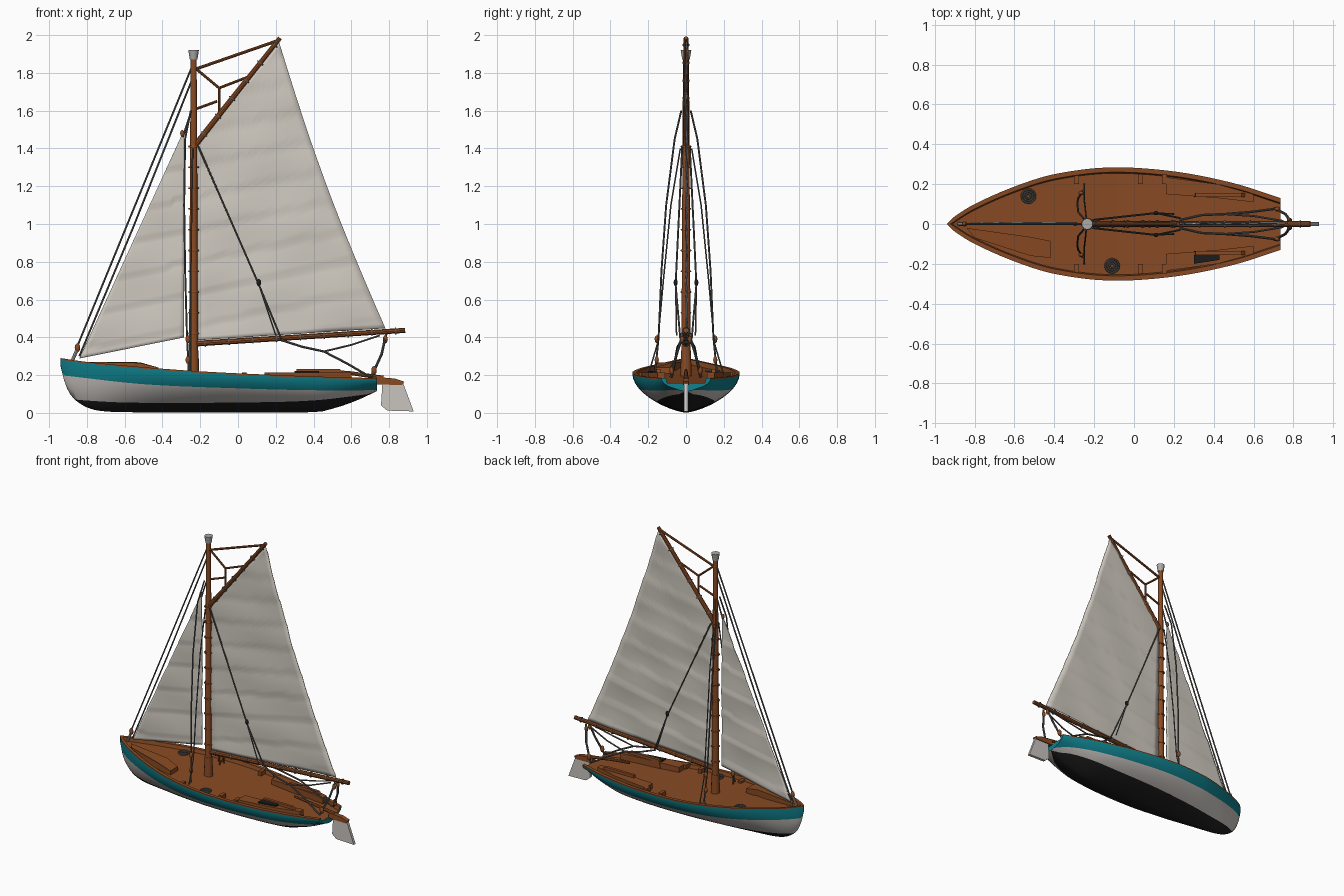
import bpy, bmesh, math
from mathutils import Vector

if "Cube" in bpy.data.objects:
    bpy.data.objects.remove(bpy.data.objects["Cube"])


def material(name, colour):
    m = bpy.data.materials.new(name)
    m.use_nodes = True
    m.diffuse_color = (*colour, 1)
    shader = m.node_tree.nodes["Principled BSDF"]
    shader.inputs["Base Color"].default_value = (*colour, 1)
    shader.inputs["Roughness"].default_value = 0.8
    return m


WOOD = material("varnished_wood", (0.25, 0.07, 0.017))
TEAL = material("teal_paint", (0.005, 0.22, 0.27))
WHITE = material("off_white_paint", (0.58, 0.55, 0.52))
BLACK = material("black_bottom_paint", (0.012, 0.012, 0.012))
SAIL = material("sail_canvas", (0.62, 0.58, 0.52))
ROPE = material("grey_rope", (0.11, 0.105, 0.1))
METAL = material("pale_metal", (0.42, 0.41, 0.39))


def smooth(obj, angle=35):
    bpy.ops.object.select_all(action='DESELECT')
    obj.select_set(True)
    bpy.context.view_layer.objects.active = obj
    if obj.type == 'CURVE':
        bpy.ops.object.convert(target='MESH')
        obj = bpy.context.object
    bpy.ops.object.shade_smooth_by_angle(angle=math.radians(angle))
    return obj


def from_bmesh(name, bm, mats):
    mesh = bpy.data.meshes.new(name)
    bm.to_mesh(mesh)
    bm.free()
    for m in mats:
        mesh.materials.append(m)
    obj = bpy.data.objects.new(name, mesh)
    bpy.context.collection.objects.link(obj)
    return obj


def tube(name, points, radius, mat, end_radius=None, sides=2):
    """Round bar or rope through points, optionally tapered."""
    cu = bpy.data.curves.new(name, 'CURVE')
    cu.dimensions = '3D'
    cu.bevel_depth = radius
    cu.bevel_resolution = sides
    cu.use_fill_caps = True
    sp = cu.splines.new('POLY')
    sp.points.add(len(points) - 1)
    for i, p in enumerate(points):
        sp.points[i].co = (*p, 1)
        if end_radius:
            sp.points[i].radius = 1 + (end_radius / radius - 1) * i / (len(points) - 1)
    cu.materials.append(mat)
    obj = bpy.data.objects.new(name, cu)
    bpy.context.collection.objects.link(obj)
    return smooth(obj)


def prism(name, points, offset, mat):
    """Outline swept along an offset vector."""
    bm = bmesh.new()
    face = bm.faces.new([bm.verts.new(p) for p in points])
    new = bmesh.ops.extrude_face_region(bm, geom=[face])["geom"]
    bmesh.ops.translate(bm, vec=offset, verts=[v for v in new if isinstance(v, bmesh.types.BMVert)])
    bmesh.ops.recalc_face_normals(bm, faces=bm.faces)
    return from_bmesh(name, bm, [mat])


def ring(name, centre, axis, major, minor, mat):
    bpy.ops.mesh.primitive_torus_add(location=centre, major_radius=major, minor_radius=minor,
                                     major_segments=16, minor_segments=6)
    o = bpy.context.object
    o.name = name
    o.rotation_euler = Vector(axis).to_track_quat('Z', 'Y').to_euler()
    o.data.materials.append(mat)
    smooth(o, 60)


def block(name, centre, radius, mat):
    bpy.ops.mesh.primitive_uv_sphere_add(segments=10, ring_count=6, radius=radius, location=centre)
    o = bpy.context.object
    o.name = name
    o.scale = (0.85, 0.7, 1.3)
    o.data.materials.append(mat)
    smooth(o, 60)


def curve_at(pts, x):
    """Smooth interpolation through (x, value) pairs."""
    n = len(pts)
    i = max(k for k in range(n - 1) if k == 0 or pts[k][0] <= x)

    def slope(k):
        a, b = pts[max(k - 1, 0)], pts[min(k + 1, n - 1)]
        return (b[1] - a[1]) / (b[0] - a[0])
    (x0, y0), (x1, y1) = pts[i], pts[i + 1]
    h = x1 - x0
    t = (x - x0) / h
    return (y0 * (1 + 2 * t) * (1 - t) ** 2 + y1 * t * t * (3 - 2 * t)
            + h * slope(i) * t * (1 - t) ** 2 + h * slope(i + 1) * t * t * (t - 1))


# Hull lines along the length
BEAM = [(-.94, 0), (-.9, .038), (-.8, .1), (-.6, .188), (-.4, .25), (-.12, .284), (.2, .264), (.5, .205), (.735, .13)]
SHEER = [(-.94, .282), (-.8, .262), (-.5, .234), (-.2, .212), (.1, .197), (.4, .185), (.735, .176)]
KEEL = [(-.94, .25), (-.92, .17), (-.89, .1), (-.83, .045), (-.75, .014), (-.6, .004), (-.1, .003),
        (.42, .005), (.52, .028), (.62, .062), (.735, .115)]
TEAL_EDGE = [(-.94, .2), (-.5, .152), (0, .13), (.4, .12), (.735, .12)]
WATERLINE = [(-.94, .075), (-.6, .055), (0, .055), (.4, .066), (.735, .105)]


def station(x):
    """Half section from the deck centre, over the gunwale, down to the keel."""
    w, zs, zk = max(0, curve_at(BEAM, x)), curve_at(SHEER, x), curve_at(KEEL, x)
    top, low = max(curve_at(TEAL_EDGE, x), zk), max(curve_at(WATERLINE, x), zk)
    pts = [(0, zs - .018), (max(w - .03, 0), zs - .018), (max(w - .024, 0), zs + .008), (w, zs + .008)]
    levels = [zs + (top - zs) * i / 3 for i in range(4)]
    levels += [top + (low - top) * i / 3 for i in range(1, 4)]
    levels += [low + (zk - low) * (1 - (1 - i / 6) ** 2) for i in range(1, 7)]
    for z in levels:
        u = min(1, (zs - z) / (zs - zk))
        pts.append((w * max(0, 1 - u ** 1.8) ** .7, z))
    return [(x, y, z) for y, z in pts]


# Hull, gunwale, deck and transom
bm = bmesh.new()
N = 48
rows = [[bm.verts.new(p) for p in station(-.94 + 1.675 * (i / N) ** 1.4)] for i in range(N + 1)]
for a, b in zip(rows, rows[1:]):
    for j in range(len(a) - 1):
        f = bm.faces.new((a[j], a[j + 1], b[j + 1], b[j]))
        f.material_index = 0 if j < 4 else 1 if j < 7 else 2 if j < 10 else 3
bm.faces.new(rows[-1]).material_index = 1
bmesh.ops.remove_doubles(bm, verts=bm.verts, dist=1e-5)
bmesh.ops.dissolve_degenerate(bm, edges=bm.edges, dist=1e-5)
bmesh.ops.recalc_face_normals(bm, faces=bm.faces)
hull = from_bmesh("hull", bm, [WOOD, TEAL, WHITE, BLACK])
mirror = hull.modifiers.new("mirror", 'MIRROR')
mirror.use_axis = (False, True, False)
smooth(hull, 40)

# Spars
MAST_X = -.235
tube("mast", [(MAST_X, 0, .19), (MAST_X, 0, 1.88)], .025, WOOD, .016, 4)
tube("mast_foot", [(MAST_X, 0, .19), (MAST_X, 0, .33)], .03, WOOD, .026, 4)
tube("mast_cap", [(MAST_X, 0, 1.87), (MAST_X, 0, 1.895), (MAST_X, 0, 1.92)], .02, METAL, .028, 4)
BOOM = [Vector((-.25, 0, .365)), Vector((.885, 0, .437))]
GAFF = [Vector((-.225, 0, 1.42)), Vector((.222, 0, 1.985))]
tube("boom", BOOM, .016, WOOD, .014, 3)
tube("gaff", GAFF, .016, WOOD, .012, 3)
tube("peak_stay", [(-.225, 0, 1.82), (.222, 0, 1.975)], .008, WOOD)
bridle = (-.1, 0, 1.72)
for i, end in enumerate([(-.22, 0, 1.82), (.07, 0, 1.785), (-.1, 0, 1.59), (-.22, 0, 1.61)]):
    start = bridle if i < 3 else (-.11, 0, 1.65)
    tube(f"gaff_bridle_{i + 1}", [start, end], .007, WOOD)

# Hoops and lashings
for i in range(10):
    ring(f"mast_hoop_{i + 1}", (MAST_X, 0, .42 + i * .11), (0, 0, 1), .024, .005, WOOD)
for name, (a, b), count in (("boom", BOOM, 9), ("gaff", GAFF, 6)):
    for i in range(count):
        ring(f"{name}_lashing_{i + 1}", a.lerp(b, (i + .6) / count), b - a, .016, .004, ROPE)


def sail(name, tack, clew, peak, throat, hollow, nu=20, nv=60):
    """Canvas sheet between four (x, z) corners with gentle panel folds."""
    bm = bmesh.new()
    grid = []
    for j in range(nv + 1):
        v, line = j / nv, []
        a, b = Vector(tack).lerp(Vector(throat), v), Vector(clew).lerp(Vector(peak), v)
        b.x -= hollow * math.sin(math.pi * v)
        for i in range(nu + 1):
            p = a.lerp(b, i / nu)
            fold = ((p.y - .2 * p.x) / .17) % 1
            y = .006 * (fold ** 3 - .3) + .004 * math.sin(9 * p.x + 5 * p.y) * math.sin(13 * p.y - 6 * p.x)
            line.append(bm.verts.new((p.x, y, p.y)))
        grid.append(line)
    for r, s in zip(grid, grid[1:]):
        for i in range(nu):
            bm.faces.new((r[i], r[i + 1], s[i + 1], s[i]))
    o = from_bmesh(name, bm, [SAIL])
    o.modifiers.new("thickness", 'SOLIDIFY').thickness = .004
    smooth(o, 40)


sail("main_sail", (-.215, .385), (.78, .448), (.217, 1.965), (-.215, 1.43), .03)
sail("jib", (-.84, .288), (-.285, .4), (-.288, 1.47), (-.296, 1.475), 0)

# Stays and shrouds
tube("forestay", [(-.86, 0, .33), (-.245, 0, 1.83)], .005, ROPE)
tube("jib_stay", [(-.84, 0, .3), (-.56, 0, .97), (-.245, 0, 1.76)], .005, ROPE)
tube("jib_halyard", [(-.292, 0, 1.46), (-.24, 0, 1.62)], .005, ROPE)
block("jib_head_block", (-.295, 0, 1.48), .014, WOOD)
block("bow_block", (-.85, 0, .345), .018, WOOD)
tube("bow_fitting", [(-.88, 0, .27), (-.85, 0, .34)], .009, METAL)
for side, s in (("front", -1), ("back", 1)):
    tube(f"shroud_{side}", [(-.25, .025 * s, 1.6), (-.28, .06 * s, 1.45), (-.285, .105 * s, 1.1),
                            (-.28, .13 * s, .75), (-.27, .145 * s, .4), (-.26, .165 * s, .2)], .005, ROPE)
    tube(f"inner_shroud_{side}", [(-.24, .03 * s, 1.4), (-.245, .08 * s, 1.1), (-.25, .12 * s, .7),
                                  (-.25, .15 * s, .37), (-.25, .2 * s, .2)], .004, ROPE)
    for k, z in enumerate((.28, .39)):
        block(f"shroud_deadeye_{side}_{k + 1}", (-.265, .155 * s, z), .016, WOOD)
    # Lines from mast to boom, and mainsheet at the stern
    tube(f"lazy_line_{side}", [(-.21, .02 * s, 1.41), (.11, .055 * s, .68), (.23, .03 * s, .39)], .005, ROPE)
    tube(f"lazy_line_leg_{side}", [(.11, .055 * s, .68), (.2, .05 * s, .41)], .004, ROPE)
    block(f"lazy_line_block_{side}", (.11, .055 * s, .69), .015, BLACK)
    tube(f"sheet_{side}", [(.23, .02 * s, .385), (.34, .045 * s, .35), (.455, .05 * s, .325),
                           (.58, .06 * s, .26), (.7, .075 * s, .19)], .006, ROPE)
    tube(f"sheet_upper_{side}", [(.455, .05 * s, .325), (.6, .04 * s, .36), (.75, .015 * s, .41)], .005, ROPE)
    tube(f"sheet_fall_{side}", [(.785, .015 * s, .42), (.76, .05 * s, .31), (.705, .08 * s, .19)], .007, ROPE)
    block(f"sheet_block_{side}", (.72, .075 * s, .225), .018, WOOD)
    block(f"sheet_top_block_{side}", (.78, .02 * s, .39), .016, WOOD)
    # Cockpit benches and side knees
    prism(f"bench_{side}", [(x, y * s, .213) for x, y in ((.16, .15), (.16, .235), (.42, .2), (.6, .15),
                                                          (.6, .11), (.42, .13))], (0, 0, -.045), WOOD)
    prism(f"bench_back_{side}", [(x, .135 * s, z) for x, z in ((.3, .17), (.31, .232), (.54, .232), (.6, .17))],
          (0, .02 * s, 0), WOOD)
    for k, x in enumerate((-.3, .02, .14)):
        prism(f"knee_{side}_{k + 1}", [(x, .2 * s, .215), (x + .025, .2 * s, .215), (x + .025, .25 * s, .215),
                                       (x, .25 * s, .215)], (0, 0, -.03), WOOD)

# Deck gear
prism("foredeck_locker", [(-.84, -.02, .27), (-.52, -.065, .268), (-.42, -.085, .24), (-.42, -.17, .24),
                          (-.52, -.16, .265), (-.8, -.07, .27)], (0, 0, -.045), WOOD)
prism("bench_grating", [(.3, -.2, .222), (.43, -.18, .222), (.43, -.14, .222), (.3, -.155, .222)],
      (0, 0, -.02), BLACK)
for i, (x, y, z) in enumerate(((-.53, .14, .224), (-.11, -.21, .196))):
    for r in (.012, .023, .034):
        ring(f"rope_coil_{i + 1}", (x, y, z), (0, 0, 1), r, .005, ROPE)

# Rudder and tiller
prism("rudder_blade", [(.765, -.01, .165), (.875, -.01, .155), (.93, -.01, .008), (.79, -.01, .012),
                       (.757, -.01, .04)], (0, .02, 0), WHITE)
prism("rudder_head", [(.73, -.016, .15), (.735, -.016, .19), (.83, -.016, .182), (.88, -.016, .165),
                      (.87, -.016, .148)], (0, .032, 0), WOOD)
tube("tiller", [(.77, 0, .185), (.6, 0, .21), (.45, 0, .225)], .012, WOOD, .008)
